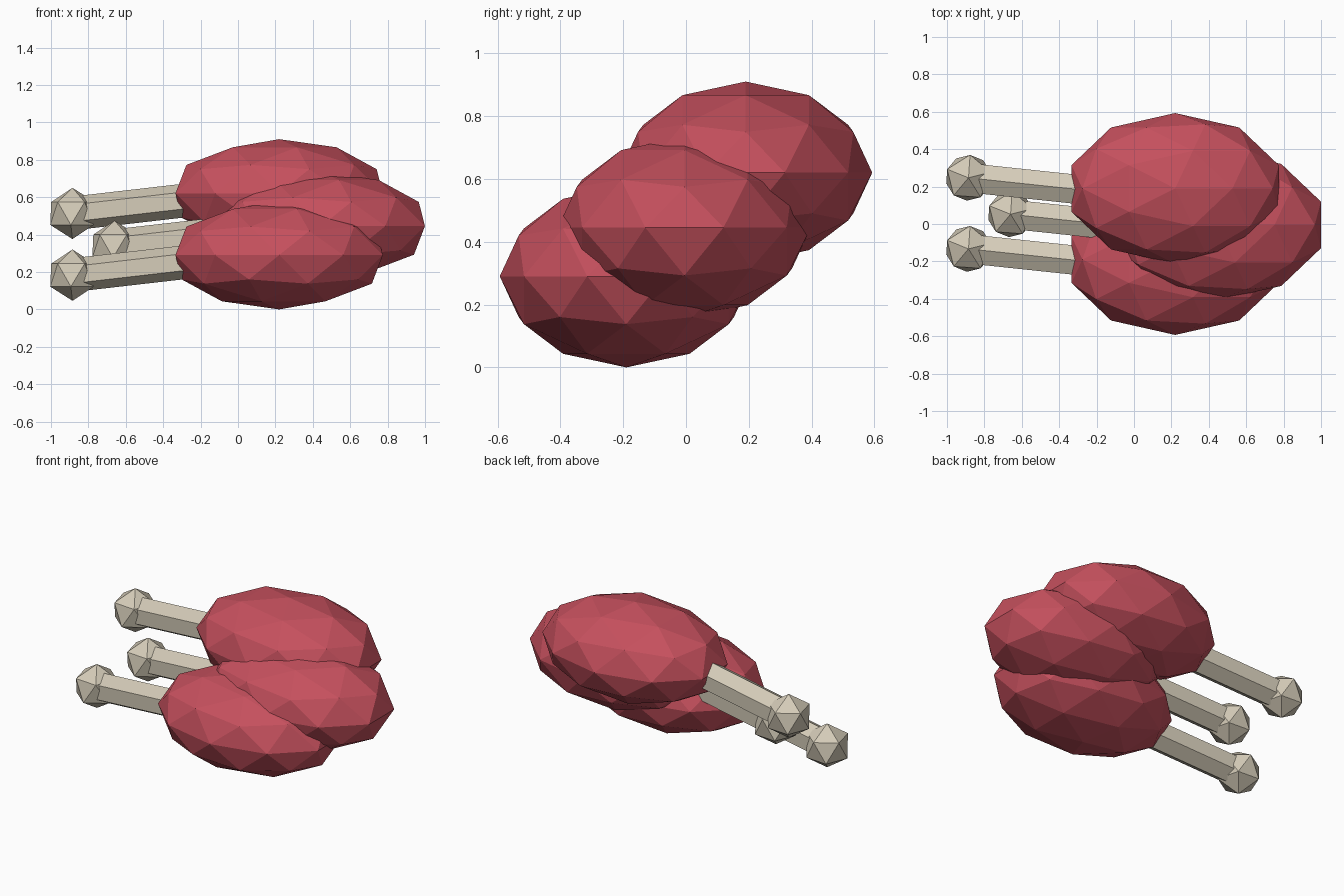
import bpy
from math import radians
from mathutils import Vector

cube = bpy.data.objects.get("Cube")
if cube:
    bpy.data.objects.remove(cube, do_unlink=True)


def make_material(name, color):
    mat = bpy.data.materials.new(name)
    mat.use_nodes = True
    mat.diffuse_color = color
    mat.node_tree.nodes["Principled BSDF"].inputs["Base Color"].default_value = color
    return mat


meat_red = make_material("meat_red", (0.56, 0.08, 0.11, 1))
bone_cream = make_material("bone_cream", (0.66, 0.60, 0.48, 1))


def finish(name, mat):
    obj = bpy.context.object
    obj.name = name
    obj.data.materials.append(mat)
    return obj


def drumstick(label, center):
    center = Vector(center)
    knob_at = center + Vector((-1.105, 0.057, -0.107))

    # Faceted lump of meat
    bpy.ops.mesh.primitive_ico_sphere_add(subdivisions=2, radius=1, location=center)
    finish(label + "_meat", meat_red).scale = (0.583, 0.403, 0.29)

    # Knob on the bone end
    bpy.ops.mesh.primitive_ico_sphere_add(subdivisions=1, radius=0.137, location=knob_at)
    finish(label + "_knob", bone_cream).rotation_euler.z = radians(14)

    # Six-sided shaft running from the knob into the meat
    direction = Vector((1, -0.106, 0.115)).normalized()
    length = 0.85
    bpy.ops.mesh.primitive_cylinder_add(vertices=6, radius=0.09, depth=length,
                                        location=knob_at + direction * length / 2)
    shaft = finish(label + "_shaft", bone_cream)
    shaft.rotation_euler = direction.to_track_quat('Z', 'Y').to_euler()


drumstick("front", (0.22, -0.19, 0.29))
drumstick("middle", (0.445, -0.005, 0.445))
drumstick("back", (0.22, 0.19, 0.62))
